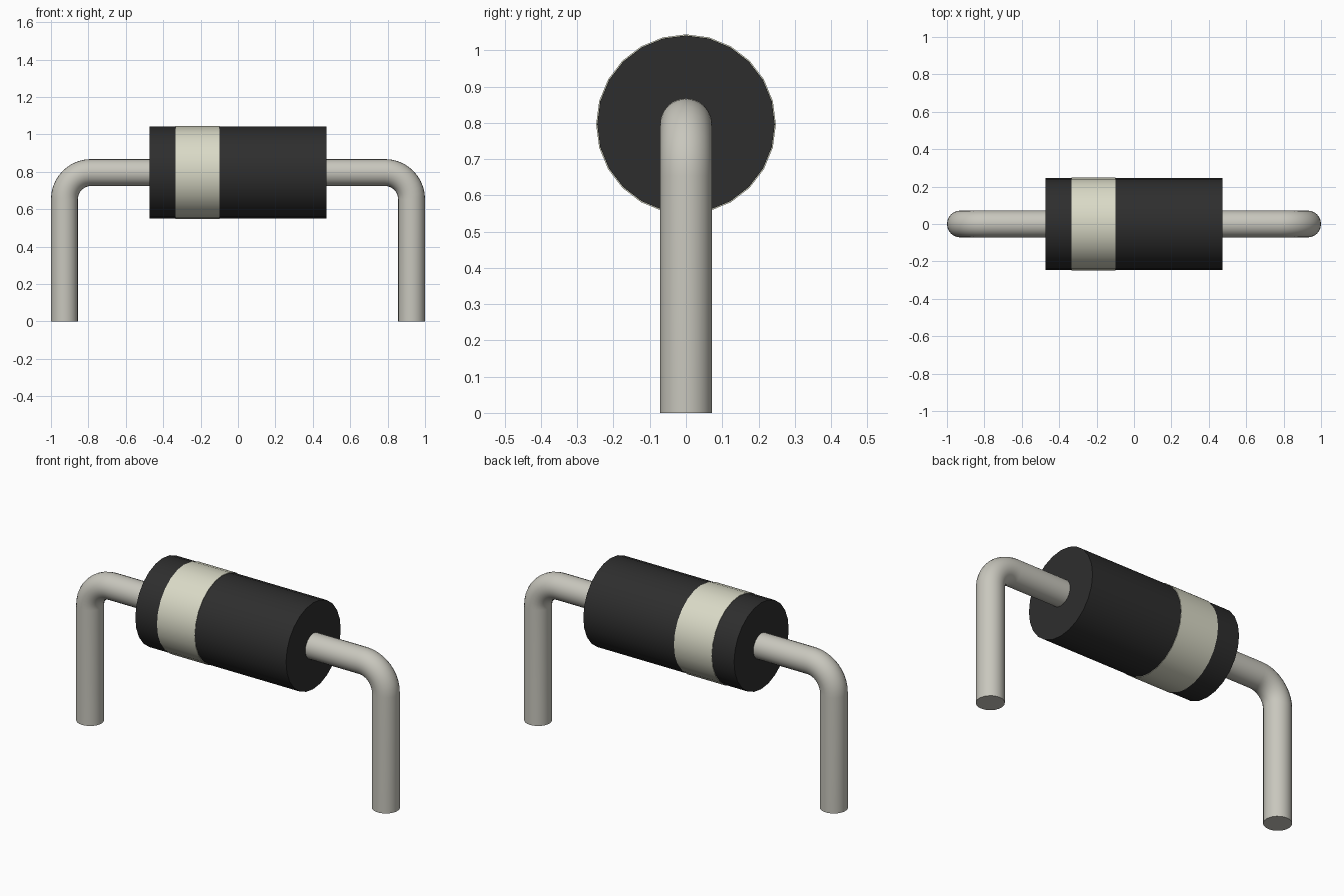
import bpy, bmesh
from math import sin, cos, pi, radians
from mathutils import Matrix, Vector

cube = bpy.data.objects.get("Cube")
if cube:
    bpy.data.objects.remove(cube, do_unlink=True)

AXIS_Z = 0.796
WIRE_R = 0.072
LEG_X = 1 - WIRE_R
BEND_R = 0.142
BODY_R = 0.245
BODY_HALF = 0.473


def material(name, color):
    mat = bpy.data.materials.new(name)
    mat.use_nodes = True
    mat.diffuse_color = color
    bsdf = mat.node_tree.nodes["Principled BSDF"]
    bsdf.inputs["Base Color"].default_value = color
    bsdf.inputs["Roughness"].default_value = 0.5
    return mat


def finish(name, bm, mat):
    bmesh.ops.recalc_face_normals(bm, faces=bm.faces)
    mesh = bpy.data.meshes.new(name)
    bm.to_mesh(mesh)
    bm.free()
    mesh.materials.append(mat)
    obj = bpy.data.objects.new(name, mesh)
    bpy.context.collection.objects.link(obj)
    bpy.ops.object.select_all(action="DESELECT")
    obj.select_set(True)
    bpy.context.view_layer.objects.active = obj
    bpy.ops.object.shade_smooth_by_angle(angle=radians(40))
    return obj


def barrel(name, x0, x1, radius, mat):
    """Capped cylinder lying along x."""
    bm = bmesh.new()
    place = Matrix.Translation(((x0 + x1) / 2, 0, AXIS_Z)) @ Matrix.Rotation(pi / 2, 4, "Y")
    bmesh.ops.create_cone(bm, cap_ends=True, segments=24, radius1=radius,
                          radius2=radius, depth=x1 - x0, matrix=place)
    return finish(name, bm, mat)


def lead(name, side, mat):
    """Round wire leaving the body, bending down to the ground."""
    # Each stop on the path: centre x, centre z, angle turned from horizontal
    path = [(BODY_HALF - 0.02, AXIS_Z, 0)]
    steps = 10
    for i in range(steps + 1):
        a = pi / 2 * i / steps
        path.append((LEG_X - BEND_R + BEND_R * sin(a),
                     AXIS_Z - BEND_R + BEND_R * cos(a), a))
    path.append((LEG_X, 0, pi / 2))

    bm = bmesh.new()
    sides = 24
    rings = []
    for x, z, a in path:
        out = Vector((sin(a), 0, cos(a)))
        ring = []
        for k in range(sides):
            t = 2 * pi * k / sides
            p = Vector((x, 0, z)) + WIRE_R * (cos(t) * out + sin(t) * Vector((0, 1, 0)))
            ring.append(bm.verts.new((side * p.x, p.y, p.z)))
        rings.append(ring)
    for r, s in zip(rings, rings[1:]):
        for k in range(sides):
            n = (k + 1) % sides
            bm.faces.new((r[k], r[n], s[n], s[k]))
    bm.faces.new(rings[0])
    bm.faces.new(rings[-1])
    return finish(name, bm, mat)


black = material("black_plastic", (0.027, 0.027, 0.027, 1))
cream = material("cream_paint", (0.70, 0.70, 0.57, 1))
metal = material("tinned_wire", (0.58, 0.57, 0.51, 1))

# Body with its marking band
barrel("body", -BODY_HALF, BODY_HALF, BODY_R, black)
barrel("polarity_band", -0.335, -0.098, BODY_R + 0.003, cream)

# Bent wire leads
lead("left_lead", 1, metal)
lead("right_lead", -1, metal)
